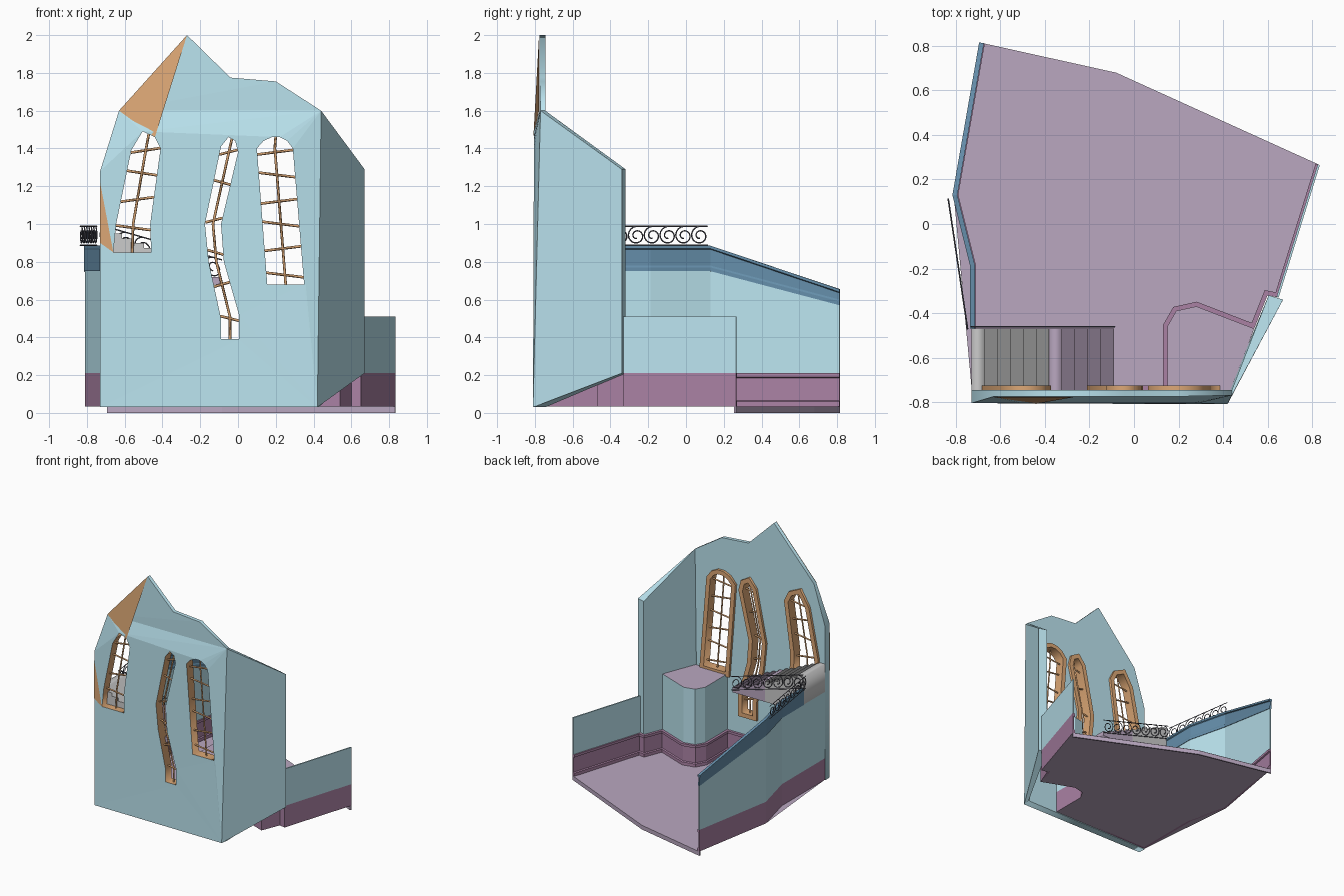
import bpy, bmesh, math
from mathutils import Vector

if "Cube" in bpy.data.objects:
    bpy.data.objects.remove(bpy.data.objects["Cube"])


def mat(name, r, g, b):
    m = bpy.data.materials.new(name)
    m.diffuse_color = (r, g, b, 1)
    m.use_nodes = True
    m.node_tree.nodes["Principled BSDF"].inputs["Base Color"].default_value = m.diffuse_color
    return m


BLUE = mat("blue_plaster", .50, .78, .87)
FLOOR = mat("mauve_floor", .49, .39, .53)
PLUM = mat("plum_panel", .40, .22, .37)
WOOD = mat("orange_wood", .72, .39, .18)
NAVY = mat("navy_trim", .13, .27, .40)
IRON = mat("dark_iron", .10, .10, .13)


def finish(name, bm, *mats):
    bmesh.ops.remove_doubles(bm, verts=bm.verts, dist=1e-5)
    bmesh.ops.recalc_face_normals(bm, faces=bm.faces)
    me = bpy.data.meshes.new(name)
    bm.to_mesh(me)
    bm.free()
    for m in mats:
        if m:
            me.materials.append(m)
    ob = bpy.data.objects.new(name, me)
    bpy.context.collection.objects.link(ob)
    return ob


def curve_bm(paths, closed=False, bevel=0, extrude=0):
    """Turn polylines into a bmesh: filled outlines (extrude) or wires (bevel)."""
    cu = bpy.data.curves.new("tmp", 'CURVE')
    cu.dimensions = '2D' if closed else '3D'
    if closed:
        cu.fill_mode = 'BOTH'
    cu.extrude, cu.bevel_depth, cu.bevel_resolution = extrude, bevel, 0
    for p in paths:
        s = cu.splines.new('POLY')
        s.points.add(len(p) - 1)
        for q, c in zip(s.points, p):
            q.co = (c[0], c[1], c[2] if len(c) > 2 else 0, 1)
        s.use_cyclic_u = closed
    ob = bpy.data.objects.new("tmp", cu)
    bpy.context.collection.objects.link(ob)
    dg = bpy.context.evaluated_depsgraph_get()
    me = bpy.data.meshes.new_from_object(ob.evaluated_get(dg))
    bm = bmesh.new()
    bm.from_mesh(me)
    bpy.data.objects.remove(ob)
    bpy.data.meshes.remove(me)
    return bm


def panel(name, loops, front, back, *mats):
    """Upright slab in x,z with holes; front is a function giving y."""
    bm = curve_bm(loops, True, extrude=.01)
    for v in bm.verts:
        x, z, s = v.co
        v.co = (x, front(x, z) if s < 0 else back, z)
    return finish(name, bm, *mats)


def mitres(path, closed=False):
    P, n, out = [Vector(p[:2]) for p in path], len(path), []
    for i in range(n):
        d = []
        if i > 0 or closed:
            d.append((P[i] - P[i - 1]).normalized())
        if i < n - 1 or closed:
            d.append((P[(i + 1) % n] - P[i]).normalized())
        ns = [Vector((-e.y, e.x)) for e in d]
        m = sum(ns, Vector((0, 0))).normalized()
        out.append(m / max(m.dot(ns[0]), .5))
    return out


def sweep(name, path, profile, m):
    """Sweep (offset, z) profile along a plan path; profile may be one per point."""
    bm, rings = bmesh.new(), []
    for i, (p, n) in enumerate(zip(path, mitres(path))):
        prof = profile[i] if isinstance(profile[0], list) else profile
        rings.append([bm.verts.new((p[0] + n.x * o, p[1] + n.y * o, z)) for o, z in prof])
    k = len(rings[0])
    for a, b in zip(rings, rings[1:]):
        for j in range(k):
            bm.faces.new((a[j], a[(j + 1) % k], b[(j + 1) % k], b[j]))
    bm.faces.new(rings[0])
    bm.faces.new(rings[-1])
    return finish(name, bm, m)


def sheet(name, faces, m):
    bm = bmesh.new()
    for f in faces:
        bm.faces.new([bm.verts.new(c) for c in f])
    return finish(name, bm, m)


# Windows: left and right jamb lines, bottom to top, and glazing bar heights
windows = {
    "left": ([(-.66, .85), (-.645, 1.0), (-.565, 1.39), (-.505, 1.49)],
             [(-.46, .85), (-.465, 1.0), (-.41, 1.40), (-.44, 1.46)],
             [.98, 1.13, 1.27, 1.39]),
    "middle": ([(-.09, .39), (-.09, .5), (-.155, .8), (-.175, 1.0), (-.09, 1.41), (-.05, 1.46)],
               [(.005, .39), (.005, .52), (-.075, .8), (-.09, 1.0), (.0, 1.38), (-.015, 1.44)],
               [.5, .68, .85, 1.02, 1.22, 1.38]),
    "right": ([(.155, .68), (.10, 1.40), (.135, 1.44), (.18, 1.46)],
              [(.35, .68), (.29, 1.40), (.26, 1.44), (.22, 1.46)],
              [.73, .87, 1.0, 1.12, 1.26, 1.38]),
}


def at_z(chain, z):
    for (x0, z0), (x1, z1) in zip(chain, chain[1:]):
        if z0 <= z <= z1:
            return x0 + (x1 - x0) * (z - z0) / (z1 - z0)
    return chain[-1][0]


# Front wall with crooked gable and window openings
INNER = -.745


def lean(x, z):
    if x > .4:
        return -.81 + .0255 * (z - .03)
    return -.805 if z < 1.5 else -.775


outline = [(-.73, .03), (.42, .03), (.44, 1.6), (.2, 1.755), (-.04, 1.775),
           (-.27, 2), (-.63, 1.6), (-.73, 1.28)]
loops = {k: R + L[::-1] for k, (L, R, _) in windows.items()}
wall = panel("front_wall", [outline] + list(loops.values()), lean, INNER, BLUE, WOOD)
for f in wall.data.polygons:  # wooden window reveals
    c = f.center
    if abs(f.normal.y) < .5 and -.665 < c.x < .36 and .35 < c.z < 1.5:
        f.material_index = 1

# Orange patches on the outer face
for name, tri in (("gable_patch", [(-.63, 1.6), (-.27, 2), (-.44, 1.46)]),
                  ("side_patch", [(-.73, 1.22), (-.73, .9), (-.66, .85)])):
    sheet(name, [[(x, lean(x, z) - .003, z) for x, z in tri]], WOOD)

# Window casings and glazing bars
for k, (L, R, levels) in windows.items():
    loop = loops[k]
    outer = [(p[0] - n.x * .035, p[1] - n.y * .035) for p, n in zip(loop, mitres(loop, True))]
    panel(k + "_window_casing", [outer, loop], lambda x, z: INNER, -.725, WOOD)
    y = -.765
    bars = [[((a[0] + b[0]) / 2, y, (a[1] + b[1]) / 2) for a, b in zip(L, R)]]
    for i, z in enumerate(levels):
        t = .012 * (-1) ** i
        bars.append([(at_z(L, z + t), y, z + t), (at_z(R, z - t), y, z - t)])
    finish(k + "_window_bars", curve_bm(bars, bevel=.007), WOOD)

# Right tall wall with sloping top and bottom
bm = bmesh.new()
v = [bm.verts.new(c) for c in (
    (.42, -.81, .03), (.67, -.34, .21), (.67, -.34, 1.29), (.44, -.77, 1.6),
    (.43, -.745, .03), (.605, -.32, .21), (.605, -.32, 1.29), (.44, -.745, 1.6))]
for q in ((0, 1, 2, 3), (4, 5, 6, 7), (0, 1, 5, 4), (1, 2, 6, 5), (2, 3, 7, 6), (3, 0, 4, 7)):
    bm.faces.new([v[i] for i in q])
finish("right_tall_wall", bm, BLUE)

# Floor and its edge skirt
left = [(-.69, .815), (-.81, .13), (-.73, -.19), (-.73, INNER)]
nook = [(.15, INNER), (.15, -.46), (.19, -.39), (.28, -.37), (.54, -.47)]
right = [(.60, -.32), (.65, -.33), (.835, .265)]
edge = [(.835, .265), (-.08, .68), (-.69, .815)]
plan = [(-.69, .815), (-.81, .13), (-.725, -.79), (.15, -.79)] + nook + right + [(-.08, .68)]
sheet("floor", [[(x, y, .035) for x, y in plan]], FLOOR)
sweep("floor_skirt", edge, [(0, 0), (.012, 0), (.012, .034), (0, .034)], FLOOR)

# Panelled wainscot all around the room
sweep("wainscot", left + nook + right,
      [(0, .035), (.018, .035), (.018, .06), (.01, .066), (.01, .185), (.02, .19), (.02, .21), (0, .21)], PLUM)

# Corner block with a flat top, and the low right wall
block = nook + [(.44, INNER)]
sheet("corner_block_sides", [[(*a, .21), (*b, .21), (*b, .66), (*a, .66)]
                             for a, b in zip(block, block[1:])], BLUE)
sheet("corner_block_top", [[(x, y, .66) for x, y in block]], FLOOR)
sweep("low_right_wall", right[1:], [(0, .21), (.01, .21), (.01, .51), (0, .51)], BLUE)

# Left wall with sloping end and navy capping
sweep("left_wall", left, [[(0, .21), (.01, .21), (.01, t), (0, t)] for t in (.57, .75, .75, .75)], BLUE)
cap_path = left[:3] + [(-.73, -.47)]
sweep("left_wall_cap", cap_path,
      [[(-.004, b), (.014, b), (.014, b + .02), (.008, b + .03), (.008, t - .02),
        (.016, t - .015), (.016, t), (-.006, t), (-.006, t - .015), (-.004, t - .02)]
       for b, t in ((.57, .655), (.75, .885), (.75, .885), (.75, .885))], NAVY)

# Staircase, upper part grey and lower part mauve
N, X0, X1 = 11, -.73, -.09
W = (X1 - X0) / N


def stairs(name, i0, i1, m):
    pts = [(X0 + W * i0, .68)]
    for i in range(i0, i1):
        z = .975 - i * .0255
        pts += [(X0 + W * i, z), (X0 + W * (i + 1), z)]
    pts.append((X0 + W * i1, .68))
    panel(name, [pts], lambda x, z: INNER, -.47, m)


stairs("upper_stairs", 0, 6, None)
stairs("lower_stairs", 6, N, FLOOR)


# Wrought iron railings with scrolls
def railing(name, a, b, h, n):
    a, b, up = Vector(a), Vector(b), Vector((0, 0, h))
    d = (b - a).normalized()
    wires = [[a, b], [a + up, b + up]]
    for i in range(n):
        c = a.lerp(b, (i + .5) / n) + up / 2
        pts = []
        for j in range(27):
            t = j / 26
            ang, r = math.pi * (.5 + 3 * t), h * (.5 - .36 * t)
            pts.append(c + d * r * math.cos(ang) + Vector((0, 0, r * math.sin(ang))))
        wires.append([c + d * h * .8 + up / 2] + pts if i < n - 1 else pts)
    finish(name, curve_bm(wires, bevel=.0035), IRON)


railing("wall_railing", (-.748, -.47, .888), (-.835, .115, .888), .1, 7)
railing("stair_railing", (-.73, -.462, .885), (-.085, -.462, .70), .11, 7)
